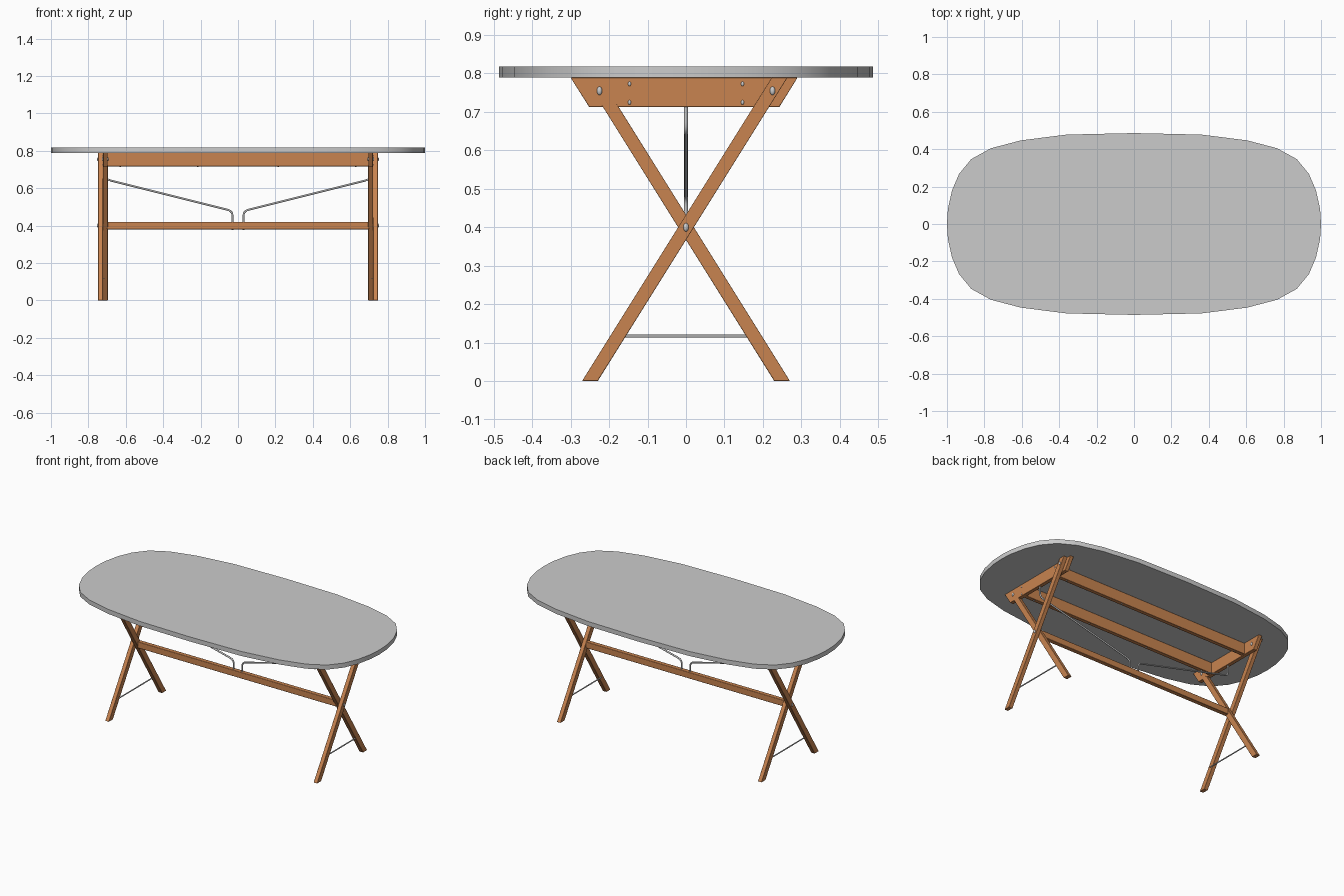
import bpy, bmesh, math
from mathutils import Vector

if "Cube" in bpy.data.objects:
    bpy.data.objects.remove(bpy.data.objects["Cube"])

wood = bpy.data.materials.new("warm_wood")
wood.diffuse_color = (0.58, 0.23, 0.08, 1)
wood.use_nodes = True
wood.node_tree.nodes["Principled BSDF"].inputs["Base Color"].default_value = wood.diffuse_color


def finish(name, bm, mat=None, bevel=0.0):
    bmesh.ops.recalc_face_normals(bm, faces=bm.faces[:])
    me = bpy.data.meshes.new(name)
    bm.to_mesh(me)
    bm.free()
    ob = bpy.data.objects.new(name, me)
    bpy.context.collection.objects.link(ob)
    if mat:
        me.materials.append(mat)
    if bevel:
        m = ob.modifiers.new("bevel", 'BEVEL')
        m.width, m.segments = bevel, 2
    bpy.ops.object.select_all(action='DESELECT')
    ob.select_set(True)
    bpy.context.view_layer.objects.active = ob
    bpy.ops.object.shade_smooth_by_angle(angle=math.radians(35))
    return ob


def prism(name, pts, offset, mat=None, bevel=0.0):
    """Extrude a closed planar outline by an offset vector."""
    bm = bmesh.new()
    face = bm.faces.new([bm.verts.new(p) for p in pts])
    ext = bmesh.ops.extrude_face_region(bm, geom=[face], use_keep_orig=True)
    verts = [g for g in ext['geom'] if isinstance(g, bmesh.types.BMVert)]
    bmesh.ops.translate(bm, verts=verts, vec=offset)
    return finish(name, bm, mat, bevel)


def box(name, lo, hi, mat=None, bevel=0.0):
    pts = [(lo[0], lo[1], lo[2]), (lo[0], hi[1], lo[2]),
           (lo[0], hi[1], hi[2]), (lo[0], lo[1], hi[2])]
    return prism(name, pts, (hi[0] - lo[0], 0, 0), mat, bevel)


def rod(name, pts, radius, fillet=0.0):
    """Round metal rod along a path with rounded corners."""
    pts = [Vector(p) for p in pts]
    path = [pts[0]]
    for a, b, c in zip(pts, pts[1:], pts[2:]):
        p, q = b + (a - b).normalized() * fillet, b + (c - b).normalized() * fillet
        for i in range(6):
            t = i / 5
            path.append(p * (1 - t) ** 2 + b * 2 * t * (1 - t) + q * t * t)
    path.append(pts[-1])
    cu = bpy.data.curves.new(name, 'CURVE')
    cu.dimensions = '3D'
    cu.bevel_depth, cu.bevel_resolution, cu.use_fill_caps = radius, 2, True
    sp = cu.splines.new('POLY')
    sp.points.add(len(path) - 1)
    for pt, co in zip(sp.points, path):
        pt.co = (*co, 1)
    sp.use_smooth = True
    ob = bpy.data.objects.new(name, cu)
    bpy.context.collection.objects.link(ob)


def stud(name, loc, size):
    """Domed bolt or screw head as a flattened ball."""
    bm = bmesh.new()
    bmesh.ops.create_uvsphere(bm, u_segments=12, v_segments=8, radius=1)
    bmesh.ops.scale(bm, verts=bm.verts[:], vec=size)
    bmesh.ops.translate(bm, verts=bm.verts[:], vec=loc)
    finish(name, bm)


# Tabletop: quarter outline mirrored to all four corners
quarter = [(1.0, 0.0), (0.995, 0.08), (0.973, 0.18), (0.935, 0.268), (0.87, 0.347),
           (0.765, 0.405), (0.605, 0.447), (0.36, 0.478), (0.0, 0.486)]
half = quarter + [(-x, y) for x, y in quarter[-2::-1]]
outline = half + [(x, -y) for x, y in half[-2:0:-1]]
prism("tabletop", [(x, y, 0.789) for x, y in outline], (0, 0, 0.029))

# Long rails under the top, and the stretcher joining the leg crossings
for y, side in ((-0.147, "front"), (0.147, "back")):
    box(side + "_rail", (-0.70, y - 0.0125, 0.717), (0.70, y + 0.0125, 0.789), wood, 0.002)
    for x in (-0.63, -0.215, 0.215, 0.63):
        stud(side + "_rail_screw", (x, y, 0.717), (0.005, 0.005, 0.004))
box("stretcher", (-0.70, -0.014, 0.38), (0.70, 0.014, 0.42), wood, 0.003)


def leg(name, s, x0, x1, lean, top):
    # Slanted bar through the crossing at z = 0.4, cut level at both ends
    k, h = lean * 0.25 / 0.4, 0.0205
    pts = [(s * x0, k * (z - 0.4) + d, z)
           for z, d in ((0, -h), (0, h), (top, h), (top, -h))]
    prism(name, pts, (s * (x1 - x0), 0, 0), wood, 0.002)


for s, end in ((-1, "left"), (1, "right")):
    # Crossed legs side by side
    leg(end + "_outer_leg", s, 0.722, 0.748, 1, 0.789)
    leg(end + "_inner_leg", s, 0.696, 0.722, -1, 0.722)
    # End board with slanted ends
    board = [(-0.30, 0.789), (0.29, 0.789), (0.243, 0.713), (-0.252, 0.713)]
    prism(end + "_end_board", [(s * 0.697, y, z) for y, z in board],
          (s * 0.0245, 0, 0), wood, 0.002)
    # Diagonal brace and foot rod
    rod(end + "_brace", [(s * 0.03, 0, 0.376), (s * 0.03, 0, 0.478),
                         (s * 0.708, 0, 0.648), (s * 0.708, 0, 0.74)], 0.0052, 0.025)
    rod(end + "_foot_rod", [(s * 0.717, -0.172, 0.117), (s * 0.717, 0.172, 0.117)], 0.0038)
    # Bolt heads outside and inside, and small board screws
    for x, y, z in ((0.748, 0.225, 0.755), (0.722, -0.225, 0.755), (0.748, 0, 0.4),
                    (0.697, 0.225, 0.755), (0.697, -0.225, 0.755)):
        stud(end + "_bolt", (s * x, y, z), (0.006, 0.007, 0.011))
    for y in (-0.147, 0.147):
        for z in (0.773, 0.725):
            stud(end + "_board_screw", (s * 0.7215, y, z), (0.003, 0.004, 0.006))
